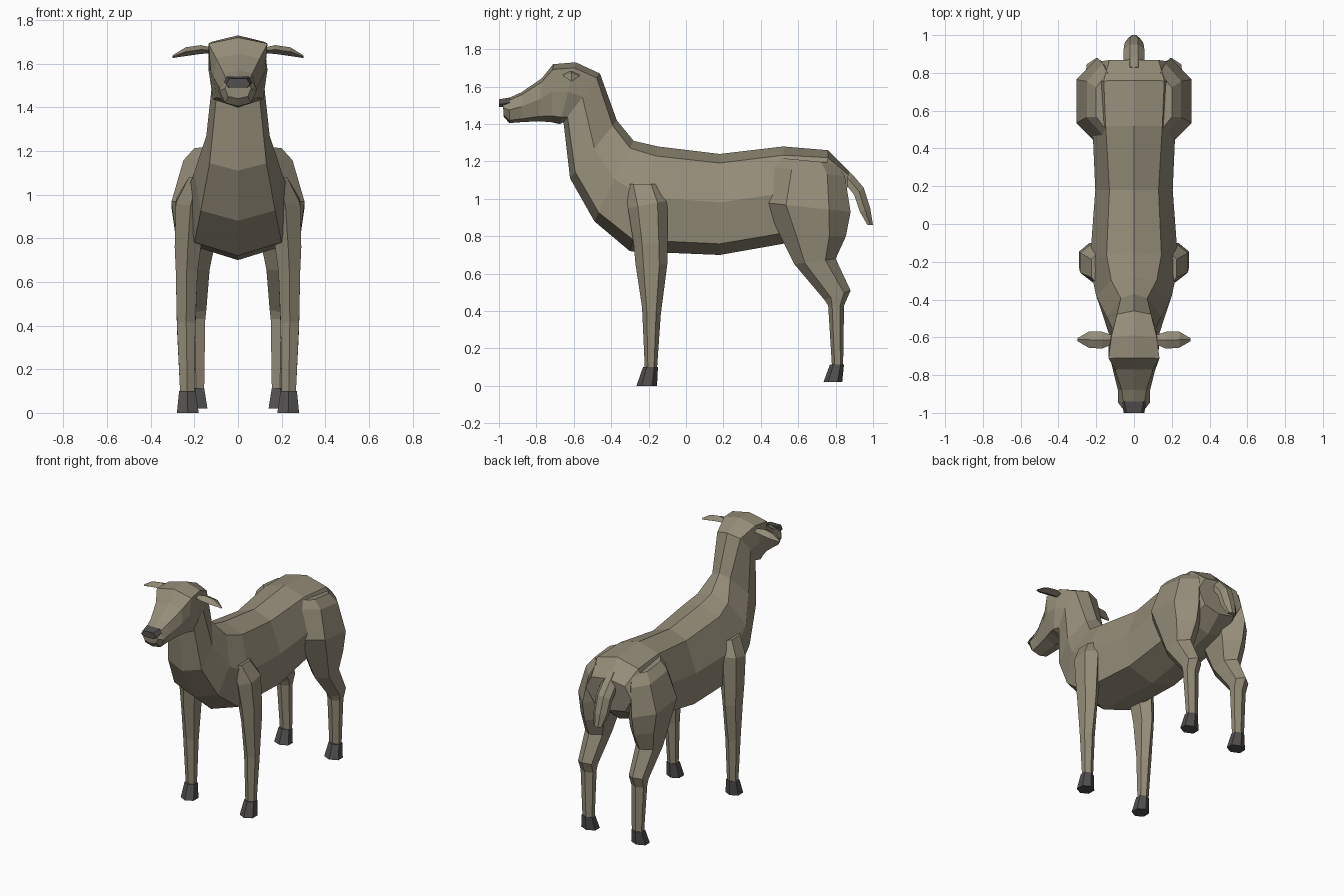
import bpy, bmesh


def material(name, rgb):
    m = bpy.data.materials.new(name)
    m.diffuse_color = (*rgb, 1)
    return m


COAT = material("coat", (0.30, 0.265, 0.19))
DARK = material("dark_horn", (0.085, 0.08, 0.077))


def loft(name, rings, mat, mirror=False):
    """Skin a row of equal-sized rings, cap both ends, optionally mirror in x."""
    bm = bmesh.new()
    loops = [[bm.verts.new(p) for p in ring] for ring in rings]
    n = len(loops[0])
    for a, b in zip(loops, loops[1:]):
        for i in range(n):
            j = (i + 1) % n
            bm.faces.new((a[i], a[j], b[j], b[i]))
    bm.faces.new(loops[0])
    bm.faces.new(loops[-1])
    bmesh.ops.recalc_face_normals(bm, faces=bm.faces)
    mesh = bpy.data.meshes.new(name)
    bm.to_mesh(mesh)
    bm.free()
    mesh.materials.append(mat)
    ob = bpy.data.objects.new(name, mesh)
    bpy.context.collection.objects.link(ob)
    if mirror:
        ob.modifiers.new("mirror", 'MIRROR')
    return ob


def body_ring(yt, zt, yb, zb, wt, w, wb):
    """Eight-sided section hung between a top point and a bottom point."""
    def at(x, t):
        return (x, yt + (yb - yt) * t, zt + (zb - zt) * t)
    right = [at(wt, 0.09), at(w, 0.48), at(wb, 0.89)]
    left = [(-x, y, z) for x, y, z in reversed(right)]
    return [at(0, 0)] + right + [at(0, 1)] + left


def leg_ring(yf, zf, yb, zb, xi, xo):
    """Six-sided section with a flat outer and inner face."""
    def at(x, t):
        return (x, yf + (yb - yf) * t, zf + (zb - zf) * t)
    xm = (xi + xo) / 2
    return [at(xm, 0), at(xo, .25), at(xo, .75), at(xm, 1), at(xi, .75), at(xi, .25)]


# Trunk, neck and head: top y, z / bottom y, z / upper, middle, lower half width
trunk = [
    (0.87, 1.15, 0.85, 0.92, 0.13, 0.18, 0.12),
    (0.76, 1.26, 0.74, 0.82, 0.16, 0.25, 0.16),
    (0.52, 1.28, 0.52, 0.76, 0.15, 0.22, 0.18),
    (0.18, 1.24, 0.18, 0.70, 0.13, 0.205, 0.19),
    (-0.15, 1.28, -0.30, 0.72, 0.145, 0.235, 0.20),
    (-0.28, 1.31, -0.49, 0.88, 0.12, 0.20, 0.17),
    (-0.37, 1.42, -0.62, 1.11, 0.07, 0.145, 0.13),
    (-0.46, 1.67, -0.655, 1.41, 0.09, 0.115, 0.10),
]
head = [
    (-0.59, 1.73, -0.675, 1.40, 0.12, 0.135, 0.115),
    (-0.71, 1.72, -0.72, 1.41, 0.135, 0.125, 0.10),
    (-0.77, 1.645, -0.79, 1.415, 0.10, 0.11, 0.08),
    (-0.88, 1.57, -0.88, 1.41, 0.065, 0.085, 0.065),
    (-0.945, 1.54, -0.945, 1.405, 0.055, 0.085, 0.06),
    (-0.98, 1.53, -0.975, 1.44, 0.045, 0.06, 0.045),
]
loft("body_and_head", [body_ring(*s) for s in trunk + head], COAT)

# Nose pad
loft("nose", [[(-w, y, b), (w, y, b), (w + .015, y, m), (w, y, t), (-w, y, t), (-w - .015, y, m)]
              for y, w, b, m, t in ((-0.94, .05, 1.49, 1.515, 1.542),
                                    (-1.0, .04, 1.49, 1.505, 1.532))], DARK)

# Legs: front y, z / back y, z / inner x, outer x
loft("front_leg", [leg_ring(*s) for s in (
    (-0.33, 1.08, -0.14, 1.08, 0.14, 0.225),
    (-0.31, 0.95, -0.10, 0.99, 0.15, 0.285),
    (-0.28, 0.76, -0.10, 0.76, 0.17, 0.29),
    (-0.27, 0.65, -0.10, 0.65, 0.185, 0.285),
    (-0.235, 0.42, -0.135, 0.38, 0.195, 0.28),
    (-0.22, 0.09, -0.155, 0.09, 0.20, 0.265))], COAT, True)
loft("back_leg", [leg_ring(*s) for s in (
    (0.49, 1.22, 0.80, 1.19, 0.08, 0.20),
    (0.47, 1.17, 0.85, 1.12, 0.08, 0.25),
    (0.42, 0.98, 0.88, 0.93, 0.08, 0.305),
    (0.50, 0.81, 0.855, 0.80, 0.10, 0.285),
    (0.58, 0.65, 0.80, 0.68, 0.13, 0.265),
    (0.74, 0.46, 0.88, 0.51, 0.145, 0.25),
    (0.76, 0.43, 0.845, 0.43, 0.15, 0.245),
    (0.78, 0.11, 0.84, 0.11, 0.155, 0.23))], COAT, True)

# Hooves
loft("front_hoof", [leg_ring(*s) for s in (
    (-0.23, 0.10, -0.15, 0.10, 0.195, 0.27),
    (-0.265, 0.0, -0.155, 0.0, 0.18, 0.28))], DARK, True)
loft("back_hoof", [leg_ring(*s) for s in (
    (0.77, 0.115, 0.845, 0.115, 0.155, 0.235),
    (0.735, 0.02, 0.835, 0.02, 0.14, 0.25))], DARK, True)

# Ears: x, z, front y, back y, half thickness
loft("ear", [[(x, yf, z), (x, (yf + yb) / 2, z + h), (x, yb, z), (x, (yf + yb) / 2, z - h)]
             for x, z, yf, yb, h in ((0.11, 1.66, -0.635, -0.59, .012),
                                     (0.17, 1.665, -0.66, -0.57, .02),
                                     (0.24, 1.655, -0.655, -0.57, .02),
                                     (0.30, 1.632, -0.62, -0.605, .006))], COAT, True)

# Tail: outer y, z / inner y, z / half width
loft("tail", [[(-w, yi, zi), (w, yi, zi), (w, (yo + yi) / 2, (zo + zi) / 2),
               (w * .4, yo, zo), (-w * .4, yo, zo), (-w, (yo + yi) / 2, (zo + zi) / 2)]
              for yo, zo, yi, zi, w in ((0.83, 1.19, 0.82, 1.10, .05),
                                        (0.89, 1.13, 0.86, 1.07, .055),
                                        (0.95, 1.06, 0.90, 1.02, .055),
                                        (0.985, 0.95, 0.93, 0.93, .05),
                                        (1.0, 0.86, 0.97, 0.86, .03))], COAT)
